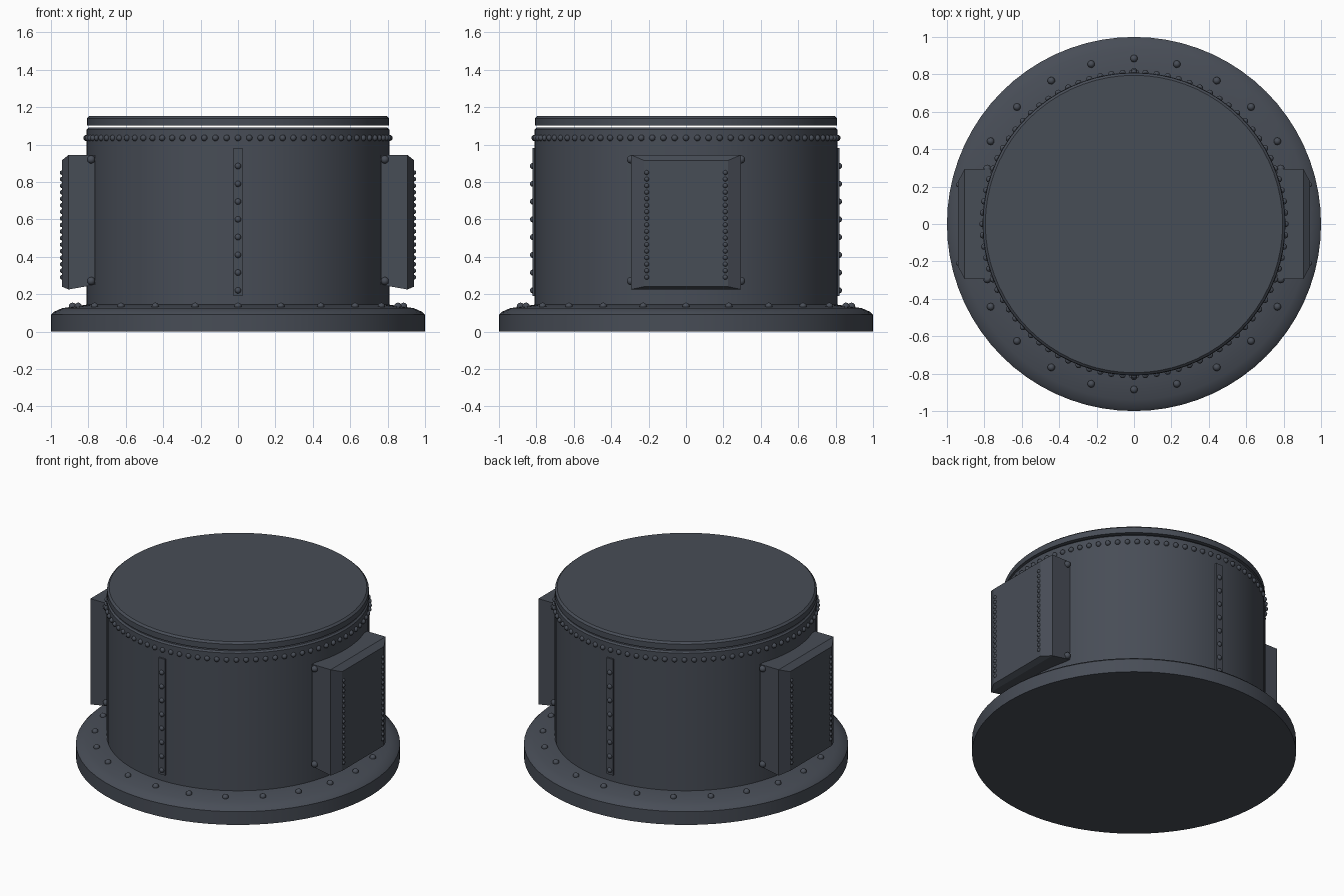
import bpy
import bmesh
from math import cos, sin, pi, radians
from mathutils import Matrix, Vector

cube = bpy.data.objects.get("Cube")
if cube:
    bpy.data.objects.remove(cube, do_unlink=True)

steel = bpy.data.materials.new("dark slate steel")
steel.use_nodes = True
colour = (0.064, 0.074, 0.094, 1)
steel.diffuse_color = colour
steel.node_tree.nodes["Principled BSDF"].inputs["Base Color"].default_value = colour


def finish(name, bm, smooth=True):
    bmesh.ops.recalc_face_normals(bm, faces=bm.faces[:])
    mesh = bpy.data.meshes.new(name)
    bm.to_mesh(mesh)
    bm.free()
    mesh.materials.append(steel)
    obj = bpy.data.objects.new(name, mesh)
    bpy.context.collection.objects.link(obj)
    if smooth:
        bpy.ops.object.select_all(action="DESELECT")
        obj.select_set(True)
        bpy.context.view_layer.objects.active = obj
        bpy.ops.object.shade_smooth_by_angle(angle=radians(35))
    return obj


def turned(name, profile, sides=72):
    """Closed round part from (radius, height) points, capped at both ends."""
    bm = bmesh.new()
    rings = [[bm.verts.new((r * cos(2 * pi * i / sides), r * sin(2 * pi * i / sides), z))
              for i in range(sides)] for r, z in profile]
    for low, high in zip(rings, rings[1:]):
        for i in range(sides):
            j = (i + 1) % sides
            bm.faces.new((low[i], low[j], high[j], high[i]))
    bm.faces.new(rings[0])
    bm.faces.new(rings[-1])
    return finish(name, bm)


def rivets(name, points, size):
    bm = bmesh.new()
    for p in points:
        bmesh.ops.create_icosphere(bm, subdivisions=2, radius=size,
                                   matrix=Matrix.Translation(Vector(p)))
    return finish(name, bm)


def circle(count, radius, z):
    return [(radius * cos(2 * pi * i / count), radius * sin(2 * pi * i / count), z)
            for i in range(count)]


# Round body: foot flange, drum and the separate lid above a thin gap
turned("foot_flange", [(1, 0), (1, .09), (.985, .105), (.94, .125), (.80, .145)])
turned("drum", [(.81, .12), (.81, 1.08), (.80, 1.09)])
turned("lid", [(.808, 1.102), (.808, 1.14), (.795, 1.152)])

# Rivet rings
rivets("flange_rivets", circle(24, .885, .135), .02)
rivets("rim_rivets", circle(84, .81, 1.035), .017)

for sign, end in ((-1, "front"), (1, "back")):
    # Riveted seam strap
    bm = bmesh.new()
    bmesh.ops.create_cube(bm, size=1, matrix=Matrix.Translation((0, sign * .805, .585))
                          @ Matrix.Diagonal((.05, .03, .79, 1)))
    finish(end + "_seam_strap", bm, False)
    rivets(end + "_seam_rivets", [(0, sign * .818, .22 + .095 * i) for i in range(8)], .017)

for sign, side in ((1, "left"), (-1, "right")):
    # Side box with a chamfered outer face
    bm = bmesh.new()
    layers = [(.765, .295, .25, .945), (.905, .295, .225, .945), (.942, .225, .24, .915)]
    rings = [[bm.verts.new((sign * x, y, z)) for y, z in
              ((-w, low), (w, low), (w, high), (-w, high))] for x, w, low, high in layers]
    for a, b in zip(rings, rings[1:]):
        for i in range(4):
            j = (i + 1) % 4
            bm.faces.new((a[i], a[j], b[j], b[i]))
    bm.faces.new(rings[0])
    bm.faces.new(rings[-1])
    finish(side + "_box", bm, False)
    rivets(side + "_box_rivets", [(sign * .94, y, .29 + .035 * i)
                                  for y in (-.21, .21) for i in range(17)], .013)
    rivets(side + "_corner_bolts", [(sign * .785, y, z)
                                    for y in (-.295, .295) for z in (.27, .92)], .022)
